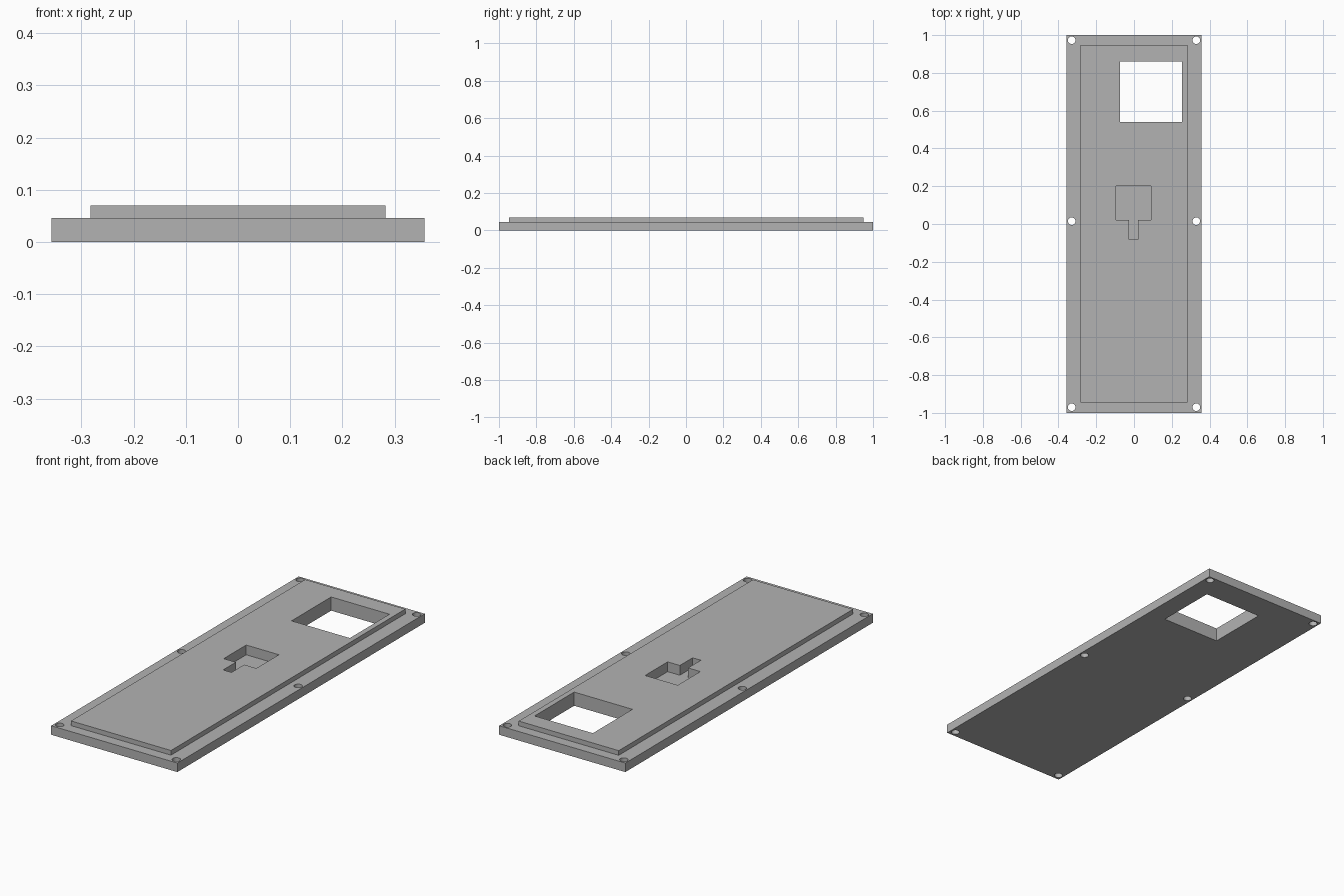
import bpy

old = bpy.data.objects.get("Cube")
if old:
    bpy.data.objects.remove(old, do_unlink=True)

grey = bpy.data.materials.new("plain grey")
grey.use_nodes = True
grey.diffuse_color = (0.45, 0.45, 0.45, 1)
grey.node_tree.nodes["Principled BSDF"].inputs["Base Color"].default_value = (0.45, 0.45, 0.45, 1)

BASE_TOP, PANEL_TOP, POCKET_FLOOR = 0.046, 0.07, 0.02


def box(name, x0, x1, y0, y1, z0, z1):
    """Axis-aligned box between two corners."""
    bpy.ops.mesh.primitive_cube_add(size=1)
    ob = bpy.context.object
    ob.name = name
    for v in ob.data.vertices:
        v.co = (x1 if v.co.x > 0 else x0,
                y1 if v.co.y > 0 else y0,
                z1 if v.co.z > 0 else z0)
    ob.data.materials.append(grey)
    return ob


def combine(body, tool, operation):
    """Apply a boolean to the body and discard the tool."""
    tool.hide_render = True
    mod = body.modifiers.new(operation, 'BOOLEAN')
    mod.operation = operation
    mod.solver = 'EXACT'
    mod.object = tool
    bpy.ops.object.select_all(action='DESELECT')
    bpy.context.view_layer.objects.active = body
    body.select_set(True)
    bpy.ops.object.modifier_apply(modifier=mod.name)
    bpy.data.objects.remove(tool, do_unlink=True)


# Base plate with the raised panel joined on top
plate = box("cover_plate", -0.357, 0.357, -1, 1, 0, BASE_TOP)
panel = box("raised_panel", -0.283, 0.283, -0.946, 0.948, BASE_TOP - 0.02, PANEL_TOP)
combine(plate, panel, 'UNION')

# Square window right through
combine(plate, box("window_cutter", -0.075, 0.255, 0.54, 0.86, -0.1, 0.2), 'DIFFERENCE')

# Blind pocket with a narrow slot leading out of it
combine(plate, box("pocket_cutter", -0.095, 0.09, 0.02, 0.202, POCKET_FLOOR, 0.2), 'DIFFERENCE')
combine(plate, box("slot_cutter", -0.026, 0.021, -0.083, 0.05, POCKET_FLOOR, 0.2), 'DIFFERENCE')

# Screw holes along both long edges
for x in (-0.33, 0.33):
    for y in (-0.97, 0.015, 0.973):
        bpy.ops.mesh.primitive_cylinder_add(vertices=32, radius=0.02, depth=0.4, location=(x, y, 0))
        hole = bpy.context.object
        hole.data.materials.append(grey)
        combine(plate, hole, 'DIFFERENCE')

# Smooth hole walls, crisp edges elsewhere
bpy.context.view_layer.objects.active = plate
plate.select_set(True)
bpy.ops.object.shade_smooth_by_angle()
